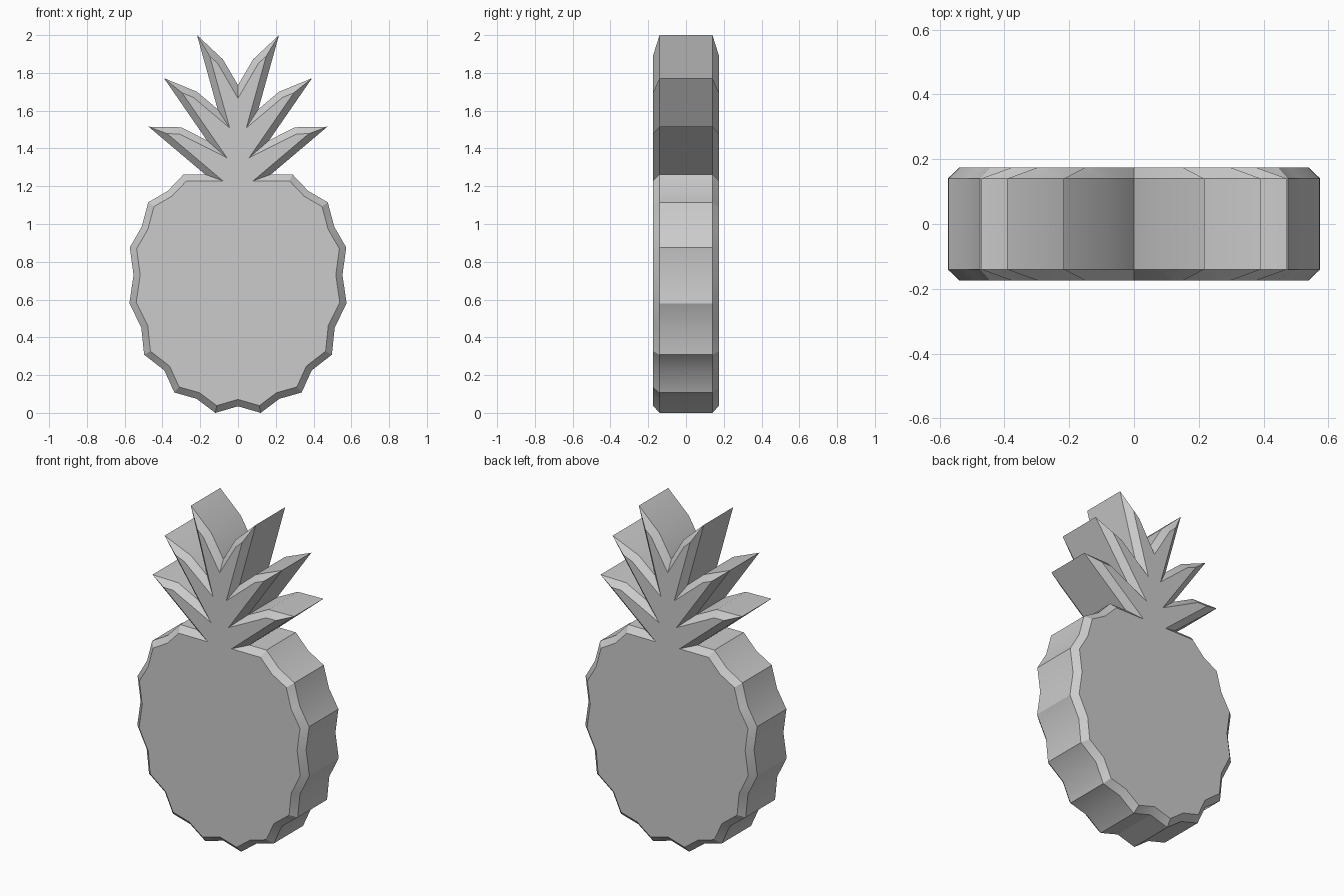
import bpy, bmesh, math
from mathutils import Vector

if "Cube" in bpy.data.objects:
    bpy.data.objects.remove(bpy.data.objects["Cube"])

BEVEL = 0.035      # chamfer width and depth
HALF = 0.175       # half thickness

# Right half of the outline (x, z), bottom centre to top centre
body = [(0, 0.035), (0.12, 0.0), (0.22, 0.075), (0.337, 0.108), (0.39, 0.225),
        (0.497, 0.308), (0.512, 0.452), (0.575, 0.58), (0.553, 0.73),
        (0.573, 0.876), (0.51, 0.985), (0.475, 1.115), (0.372, 1.175), (0.288, 1.263)]
leaves = [(0.175, 1.263), (0.473, 1.515), (0.302, 1.512), (0.165, 1.443),
          (0.392, 1.772), (0.217, 1.70), (0.108, 1.608), (0.217, 2.0),
          (0.08, 1.872), (0, 1.735)]
half = body + leaves
outline = [Vector(p) for p in half + [(-x, z) for x, z in half[-2:0:-1]]]


def inset(points, d):
    """Mitred inward offset of a counter-clockwise loop."""
    result = []
    for i, p in enumerate(points):
        a = (p - points[i - 1]).normalized()
        b = (points[(i + 1) % len(points)] - p).normalized()
        na, nb = Vector((-a.y, a.x)), Vector((-b.y, b.x))
        result.append(p + (na + nb) * d / (1 + na.dot(nb)))
    return result


# Chamfered slab: face loop, two wall loops, face loop
inner = inset(outline, BEVEL)
layers = [(inner, -HALF), (outline, -HALF + BEVEL),
          (outline, HALF - BEVEL), (inner, HALF)]
bm = bmesh.new()
rings = [[bm.verts.new((p.x, y, p.y)) for p in loop] for loop, y in layers]
n = len(outline)
for lo, hi in zip(rings, rings[1:]):
    for i in range(n):
        j = (i + 1) % n
        bm.faces.new((lo[i], lo[j], hi[j], hi[i]))
bm.faces.new(rings[0])
bm.faces.new(rings[-1][::-1])
bmesh.ops.recalc_face_normals(bm, faces=bm.faces)

mesh = bpy.data.meshes.new("pineapple")
bm.to_mesh(mesh)
bm.free()
obj = bpy.data.objects.new("pineapple", mesh)
bpy.context.collection.objects.link(obj)
bpy.context.view_layer.objects.active = obj
obj.select_set(True)
bpy.ops.object.shade_smooth_by_angle(angle=math.radians(30))
